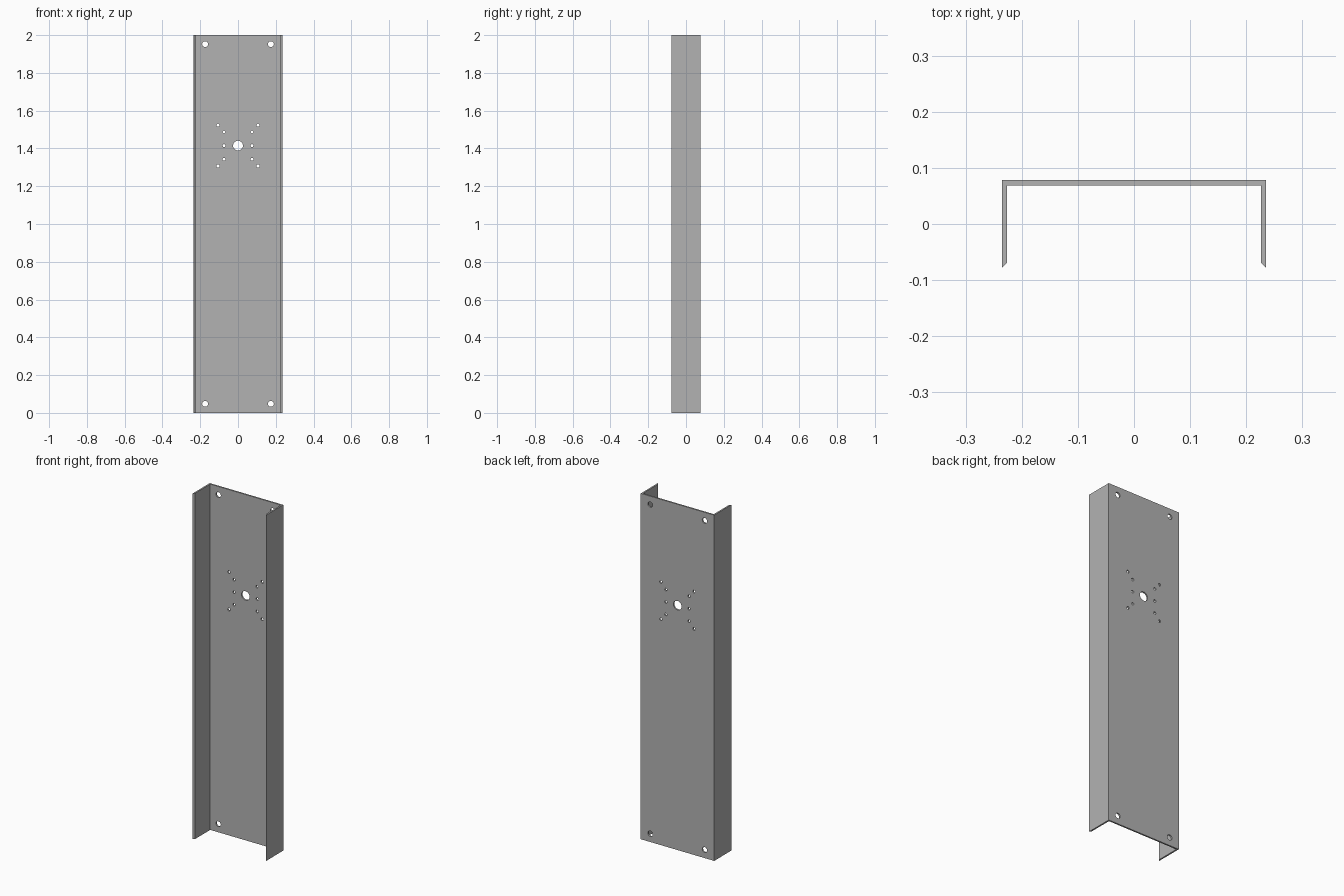
import bpy, bmesh, math
from mathutils import Matrix, Vector

cube = bpy.data.objects.get("Cube")
if cube:
    bpy.data.objects.remove(cube, do_unlink=True)

HALF_W, HALF_D, HEIGHT, T = 0.235, 0.078, 2.0, 0.009

steel = bpy.data.materials.new("grey_steel")
steel.use_nodes = True
grey = (0.45, 0.45, 0.45, 1)
steel.diffuse_color = grey
steel.node_tree.nodes["Principled BSDF"].inputs["Base Color"].default_value = grey


def make_object(name, bm):
    bmesh.ops.recalc_face_normals(bm, faces=bm.faces)
    mesh = bpy.data.meshes.new(name)
    bm.to_mesh(mesh)
    bm.free()
    mesh.materials.append(steel)
    obj = bpy.data.objects.new(name, mesh)
    bpy.context.collection.objects.link(obj)
    return obj


# Channel: U-shaped section with mitred flange tips, extruded upwards
half = [(HALF_W, HALF_D), (HALF_W, -HALF_D),
        (HALF_W - T, -HALF_D + T), (HALF_W - T, HALF_D - T)]
section = half + [(-x, y) for x, y in reversed(half)]
bm = bmesh.new()
base = bm.faces.new([bm.verts.new((x, y, 0)) for x, y in section])
up = bmesh.ops.extrude_face_region(bm, geom=[base], use_keep_orig=True)
bmesh.ops.translate(bm, vec=(0, 0, HEIGHT),
                    verts=[v for v in up["geom"] if isinstance(v, bmesh.types.BMVert)])
channel = make_object("channel_panel", bm)

# Holes through the back web: (x, z, radius)
HUB_Z = 1.415
holes = [(0, HUB_Z, 0.026)]
for side in (-1, 1):
    holes += [(side * 0.174, z, 0.0155) for z in (0.048, HEIGHT - 0.048)]
    holes += [(side * 0.074, HUB_Z + dz, 0.0075) for dz in (-0.072, 0, 0.072)]
    holes += [(side * 0.106, HUB_Z + dz, 0.008) for dz in (-0.108, 0.108)]

bm = bmesh.new()
turn = Matrix.Rotation(math.pi / 2, 4, 'X')
for x, z, r in holes:
    place = Matrix.Translation(Vector((x, HALF_D - T / 2, z)))
    bmesh.ops.create_cone(bm, cap_ends=True, segments=32, radius1=r, radius2=r,
                          depth=0.04, matrix=place @ turn)
cutter = make_object("hole_cutter", bm)
cutter.hide_render = True

# Cut the holes, then discard the cutter
cut = channel.modifiers.new("holes", 'BOOLEAN')
cut.operation = 'DIFFERENCE'
cut.solver = 'EXACT'
cut.object = cutter
bpy.context.view_layer.objects.active = channel
channel.select_set(True)
bpy.ops.object.modifier_apply(modifier=cut.name)
bpy.data.objects.remove(cutter, do_unlink=True)

# Smooth hole walls, crisp folds
bpy.ops.object.select_all(action='DESELECT')
channel.select_set(True)
bpy.ops.object.shade_smooth_by_angle(angle=math.radians(30))
